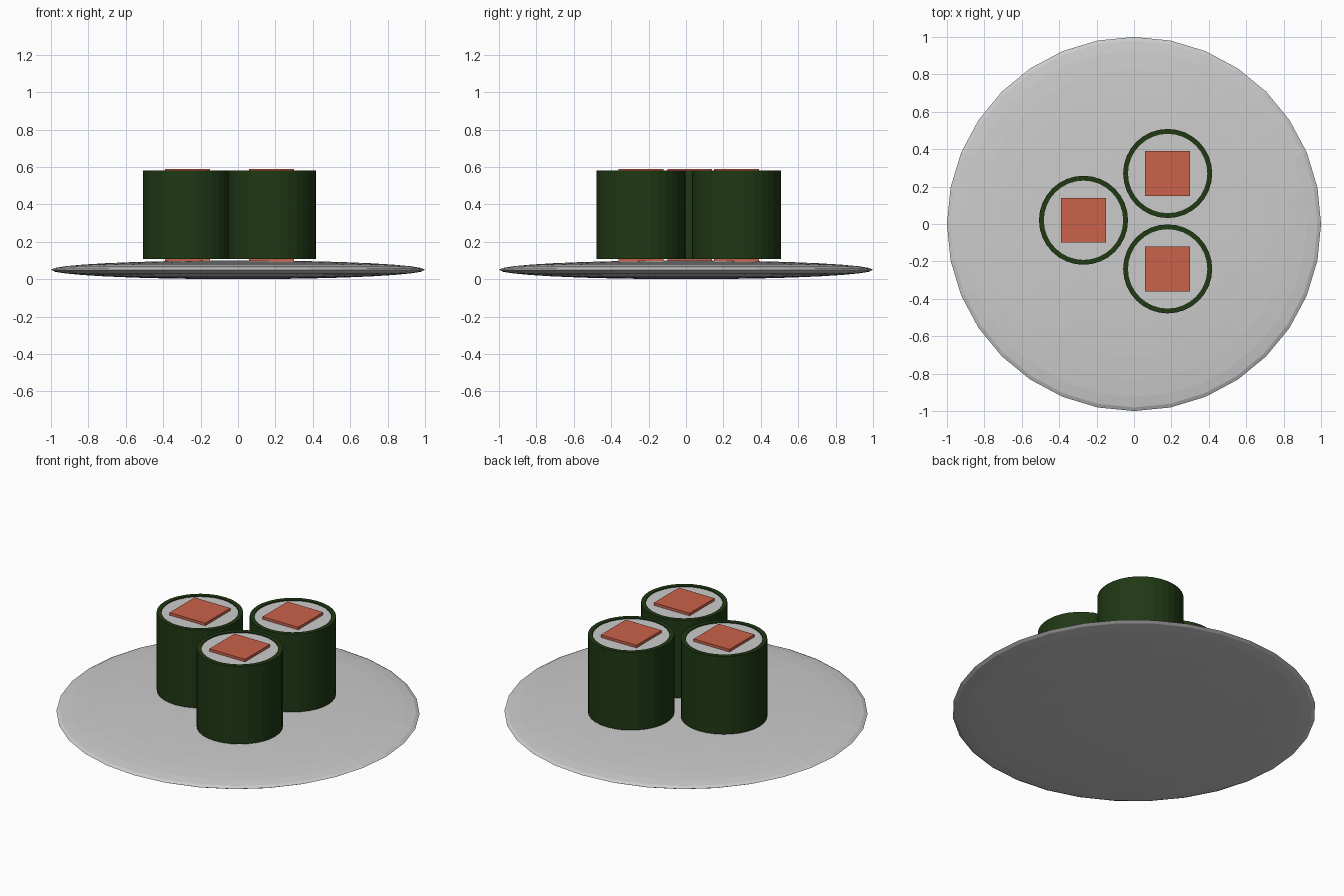
import bpy, bmesh

if "Cube" in bpy.data.objects:
    bpy.data.objects.remove(bpy.data.objects["Cube"])

def material(name, color):
    m = bpy.data.materials.new(name)
    m.diffuse_color = (*color, 1)
    m.use_nodes = True
    m.node_tree.nodes["Principled BSDF"].inputs["Base Color"].default_value = m.diffuse_color
    return m

nori_mat = material("seaweed_green", (0.014, 0.04, 0.007))
fish_mat = material("salmon_orange", (0.60, 0.12, 0.07))

def cylinder(name, x, y, r, z0, z1):
    bpy.ops.mesh.primitive_cylinder_add(vertices=32, radius=r, depth=z1 - z0,
                                        location=(x, y, (z0 + z1) / 2))
    ob = bpy.context.object
    ob.name = name
    return ob

def tube(name, x, y, r_out, r_in, z0, z1, segments=32):
    # Spin a rectangular wall section around the roll axis
    bm = bmesh.new()
    pts = [(r_in, z0), (r_out, z0), (r_out, z1), (r_in, z1)]
    vs = [bm.verts.new((r, 0, z)) for r, z in pts]
    es = [bm.edges.new((vs[i], vs[(i + 1) % 4])) for i in range(4)]
    bmesh.ops.spin(bm, geom=vs + es, cent=(0, 0, 0), axis=(0, 0, 1),
                   angle=6.283185307, steps=segments)
    bmesh.ops.remove_doubles(bm, verts=bm.verts, dist=1e-4)
    bmesh.ops.recalc_face_normals(bm, faces=bm.faces)
    me = bpy.data.meshes.new(name)
    bm.to_mesh(me)
    bm.free()
    ob = bpy.data.objects.new(name, me)
    ob.location = (x, y, 0)
    bpy.context.collection.objects.link(ob)
    return ob

# Plate: flattened sphere
bpy.ops.mesh.primitive_uv_sphere_add(segments=32, ring_count=16, radius=1,
                                     location=(0, 0, 0.05))
plate = bpy.context.object
plate.name = "plate"
plate.scale.z = 0.05

# Three rolls: seaweed wrap, rice, salmon core
for i, (x, y) in enumerate([(-0.27, 0.02), (0.18, 0.27), (0.18, -0.24)], 1):
    wrap = tube(f"seaweed_wrap_{i}", x, y, 0.238, 0.212, 0.107, 0.58)
    wrap.data.materials.append(nori_mat)
    cylinder(f"rice_{i}", x, y, 0.213, 0.112, 0.574)
    bpy.ops.mesh.primitive_cube_add(size=1, location=(x, y, 0.342))
    core = bpy.context.object
    core.name = f"salmon_core_{i}"
    core.scale = (0.24, 0.24, 0.496)
    core.data.materials.append(fish_mat)
